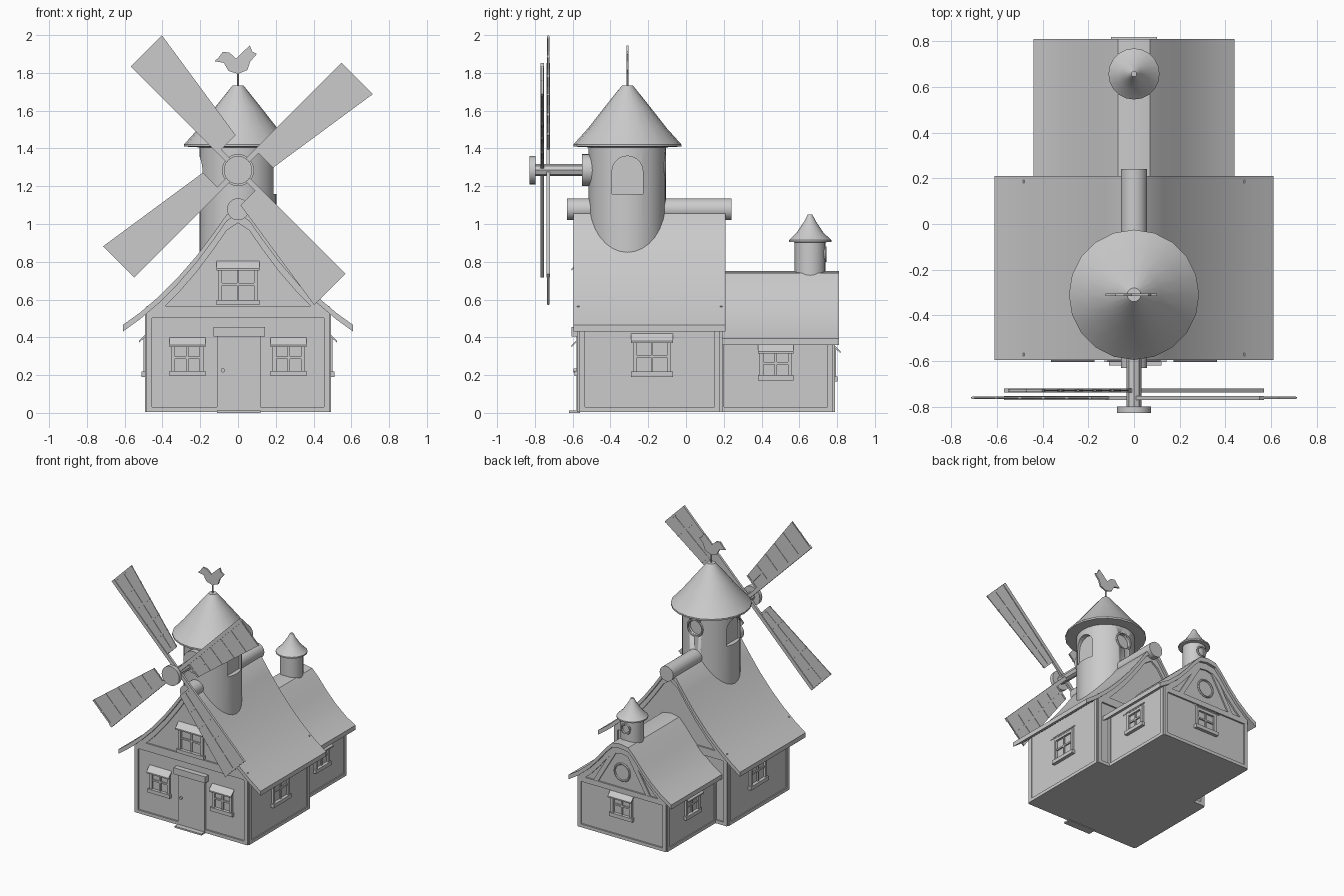
import bpy, bmesh, math
from mathutils import Matrix, Vector

if "Cube" in bpy.data.objects:
    bpy.data.objects.remove(bpy.data.objects["Cube"])

grey = bpy.data.materials.new("plain_grey")
grey.diffuse_color = (0.6, 0.6, 0.6, 1)
grey.use_nodes = True
grey.node_tree.nodes["Principled BSDF"].inputs["Base Color"].default_value = grey.diffuse_color


def finish(name, bm, matrix=None, smooth=False):
    if matrix is not None:
        bm.transform(matrix)
    bmesh.ops.recalc_face_normals(bm, faces=bm.faces)
    me = bpy.data.meshes.new(name)
    bm.to_mesh(me)
    bm.free()
    me.materials.append(grey)
    ob = bpy.data.objects.new(name, me)
    bpy.context.collection.objects.link(ob)
    if smooth:
        bpy.ops.object.select_all(action='DESELECT')
        ob.select_set(True)
        bpy.context.view_layer.objects.active = ob
        bpy.ops.object.shade_smooth_by_angle(angle=math.radians(35))
    return ob


def add_box(bm, x0, x1, y0, y1, z0, z1):
    m = Matrix.Translation(((x0 + x1) / 2, (y0 + y1) / 2, (z0 + z1) / 2)) @ Matrix.Diagonal((x1 - x0, y1 - y0, z1 - z0, 1))
    bmesh.ops.create_cube(bm, size=1, matrix=m)


def add_prism(bm, pts, y0, y1):
    """Extrude an (x, z) outline along y."""
    a = [bm.verts.new((x, y0, z)) for x, z in pts]
    b = [bm.verts.new((x, y1, z)) for x, z in pts]
    bm.faces.new(a)
    bm.faces.new(b[::-1])
    for i in range(len(a)):
        j = (i + 1) % len(a)
        bm.faces.new((a[i], a[j], b[j], b[i]))


def box(name, *dims):
    bm = bmesh.new()
    add_box(bm, *dims)
    return finish(name, bm)


def prism(name, pts, y0, y1, matrix=None, smooth=False):
    bm = bmesh.new()
    add_prism(bm, pts, y0, y1)
    return finish(name, bm, matrix, smooth)


def lathe(name, profile, cx, cy, sides=20):
    """Revolve an (r, z) profile about a vertical axis."""
    bm = bmesh.new()
    rings = [[bm.verts.new((cx + r * math.cos(t), cy + r * math.sin(t), z))
              for t in [2 * math.pi * i / sides for i in range(sides)]] for r, z in profile]
    for a, b in zip(rings, rings[1:]):
        for i in range(sides):
            j = (i + 1) % sides
            bm.faces.new((a[i], a[j], b[j], b[i]))
    bm.faces.new(rings[0][::-1])
    bm.faces.new(rings[-1])
    return finish(name, bm, None, True)


def disc(name, x, z, r, y0, y1, sides=24):
    pts = [(x + r * math.cos(2 * math.pi * i / sides), z + r * math.sin(2 * math.pi * i / sides)) for i in range(sides)]
    return prism(name, pts, y0, y1, smooth=True)


def ring(name, z, r, y):
    bpy.ops.mesh.primitive_torus_add(location=(0, y, z), rotation=(math.pi / 2, 0, 0), major_radius=r,
                                     minor_radius=0.008, major_segments=24, minor_segments=6)
    bpy.context.object.name = name
    bpy.context.object.data.materials.append(grey)


def mirror(half):
    return [(-x, z) for x, z in half] + [(x, z) for x, z in reversed(half) if x > 0]


def drop(pts, d):
    return [(x, z - d) for x, z in pts]


def height(half, x):
    for (xa, za), (xb, zb) in zip(half, half[1:]):
        if xb <= x <= xa:
            return za + (zb - za) * (x - xa) / (xb - xa)


def inside(half, w, d):
    """Part of the roof line within half-width w, lowered by d."""
    return drop(mirror([(w, height(half, w))] + [p for p in half if p[0] < w]), d)


# Houses: concave roof, walls with gables, timber frame
MAIN = [(0.61, 0.465), (0.52, 0.53), (0.42, 0.615), (0.32, 0.715), (0.22, 0.83), (0.13, 0.95), (0.06, 1.05), (0, 1.09)]
ANNEX = [(0.44, 0.395), (0.36, 0.445), (0.27, 0.52), (0.19, 0.605), (0.12, 0.69), (0.07, 0.74), (0, 0.752)]


def house(tag, half, w, y0, y1, r0, r1, ends, beam):
    top = mirror(half)
    prism(tag + "_roof", top + drop(top, 0.035)[::-1], r0, r1, smooth=True)
    prism(tag + "_walls", [(-w, 0.005)] + inside(half, w, 0.03) + [(w, 0.005)], y0, y1)
    eave = height(half, w) - 0.035
    for y, out in ends:
        ya, yb = sorted((y, y + out * 0.012))
        bm = bmesh.new()
        for s in (-1, 1):
            add_box(bm, *sorted((s * w, s * (w - 0.03))), ya, yb, 0.005, eave)
        add_box(bm, -w, w, ya, yb, 0.005, 0.03)
        add_box(bm, -w, w, ya, yb, *beam)
        line = inside(half, w, 0.035)
        add_prism(bm, line + drop(line, 0.05)[::-1], ya, yb)
        finish(tag + "_gable_timber", bm)
    bm = bmesh.new()
    for s in (-1, 1):
        xs = sorted((s * w, s * (w + 0.008)))
        add_box(bm, *xs, y0, y0 + 0.03, 0.005, eave)
        add_box(bm, *xs, y1 - 0.03, y1, 0.005, eave)
        add_box(bm, *xs, y0, y1, 0.005, 0.03)
    finish(tag + "_side_timber", bm)


house("main", MAIN, 0.485, -0.565, 0.18, -0.595, 0.21, ((-0.565, -1), (0.18, 1)), (0.505, 0.565))
house("annex", ANNEX, 0.38, 0.17, 0.778, 0.185, 0.81, ((0.778, 1),), (0.36, 0.40))
bm = bmesh.new()
for s in (-1, 1):
    add_prism(bm, [(s * 0.25, 0.39), (s * 0.21, 0.39), (s * 0.05, 0.66), (s * 0.09, 0.66)], 0.778, 0.788)
finish("annex_gable_braces", bm)
ring("annex_gable_round_window", 0.52, 0.065, 0.782)
disc("ridge_log", 0, 1.078, 0.058, -0.63, 0.24)


# Windows: frame, cross bars, sill and sloping awning, facing -y before placement
def window(name, x, y, turn, w, z0, z1):
    h = w / 2
    bm = bmesh.new()
    for s in (-1, 1):
        add_box(bm, *sorted((s * (h - 0.01), s * (h - 0.03))), -0.016, 0.002, z0, z1 - 0.02)
    add_box(bm, -0.006, 0.006, -0.01, 0.002, z0, z1 - 0.03)
    add_box(bm, -h + 0.02, h - 0.02, -0.01, 0.002, (z0 + z1) / 2 - 0.012, (z0 + z1) / 2)
    add_box(bm, -h + 0.01, h - 0.01, -0.016, 0.002, z1 - 0.05, z1 - 0.03)
    add_box(bm, -h, h, -0.025, 0.002, z0, z0 + 0.028)
    vs = [[bm.verts.new((sx, py, pz)) for py, pz in ((0, z1), (-0.04, z1 - 0.04), (-0.04, z1 - 0.05), (0, z1 - 0.012))]
          for sx in (-h, h)]
    bm.faces.new(vs[0])
    bm.faces.new(vs[1][::-1])
    for i in range(4):
        j = (i + 1) % 4
        bm.faces.new((vs[0][i], vs[0][j], vs[1][j], vs[1][i]))
    finish(name, bm, Matrix.Translation((x, y, 0)) @ Matrix.Rotation(math.radians(turn), 4, 'Z'))


window("gable_window", 0, -0.565, 0, 0.23, 0.57, 0.805)
window("annex_back_window", 0, 0.778, 180, 0.20, 0.165, 0.365)
for s, side in ((-1, "left"), (1, "right")):
    window(side + "_front_window", s * 0.268, -0.565, 0, 0.19, 0.195, 0.40)
    window(side + "_main_window", s * 0.485, -0.18, s * 90, 0.22, 0.19, 0.42)
    window(side + "_annex_window", s * 0.38, 0.475, s * 90, 0.19, 0.172, 0.365)

# Door
box("door", -0.11, 0.12, -0.58, -0.56, 0.012, 0.405)
box("door_lintel", -0.13, 0.142, -0.605, -0.56, 0.405, 0.455)
box("doorstep", -0.11, 0.12, -0.62, -0.56, 0, 0.012)
disc("door_knob", -0.08, 0.225, 0.011, -0.595, -0.575, 12)

# Tower with recessed arched side windows and a round back window
tower = lathe("tower", [(0.205, 0.82), (0.205, 1.42)], 0, -0.31, 32)
arch = [(-0.082, 1.16), (0.082, 1.16)] + [(0.082 * math.cos(math.pi * i / 10), 1.278 + 0.082 * math.sin(math.pi * i / 10))
                                          for i in range(11)]
cutters = [disc("round_window_cutter", 0, 1.30, 0.06, -0.14, -0.05)]
for s in (-1, 1):
    cutters.append(prism("arch_window_cutter", arch, -0.3, -0.17,
                         Matrix.Translation((0, -0.31, 0)) @ Matrix.Rotation(s * math.pi / 2, 4, 'Z')))
for c in cutters:
    c.hide_render = True
    c.hide_viewport = True
    m = tower.modifiers.new("opening", 'BOOLEAN')
    m.object = c
    m.operation = 'DIFFERENCE'
    m.solver = 'EXACT'
ring("tower_round_window", 1.30, 0.062, -0.112)
lathe("tower_roof", [(0.19, 1.405), (0.285, 1.41), (0.285, 1.422), (0.21, 1.505), (0.12, 1.62), (0.03, 1.732)], 0, -0.31)

# Small turret on the annex
lathe("turret", [(0.082, 0.70), (0.082, 0.915)], 0, 0.657)
lathe("turret_roof", [(0.08, 0.903), (0.112, 0.905), (0.112, 0.915), (0.07, 0.955), (0.03, 1.015), (0.012, 1.05)], 0, 0.657)
ring("turret_round_window", 0.84, 0.035, 0.738)

# Weathervane
lathe("vane_rod", [(0.005, 1.72), (0.005, 1.82)], 0, -0.31, 8)
bird = [(-0.125, 1.862), (-0.105, 1.878), (-0.08, 1.912), (-0.045, 1.907), (-0.01, 1.875), (0.03, 1.915), (0.063, 1.945),
        (0.075, 1.913), (0.10, 1.9), (0.065, 1.86), (0.05, 1.815), (0, 1.795), (-0.05, 1.81), (-0.075, 1.853)]
prism("vane_bird", bird, -0.316, -0.304)

# Axle, hub and four sails
HUB = 1.285
disc("axle_collar", 0, HUB, 0.085, -0.55, -0.49)
disc("axle", 0, HUB, 0.032, -0.80, -0.5, 8)
disc("hub_cap", 0, HUB, 0.075, -0.828, -0.798)
for k in range(4):
    y = -0.761 if k % 2 == 0 else -0.729
    bm = bmesh.new()
    add_prism(bm, [(0.14, 0.01), (0.79, 0.01), (0.79, -0.22), (0.14, -0.122)], y - 0.003, y + 0.003)
    add_box(bm, 0, 0.79, y - 0.009, y + 0.009, -0.014, 0.014)
    for i in range(6):
        d = 0.15 + 0.126 * i
        add_box(bm, d - 0.006, d + 0.006, y - 0.006, y + 0.006, -0.122 - 0.15 * (d - 0.14), 0)
    add_prism(bm, [(0.14, -0.06), (0.79, -0.11), (0.79, -0.12), (0.14, -0.07)], y - 0.006, y + 0.006)
    finish("sail", bm, Matrix.Translation((0, 0, HUB)) @ Matrix.Rotation(-math.radians(45 + 90 * k), 4, 'Y'))
